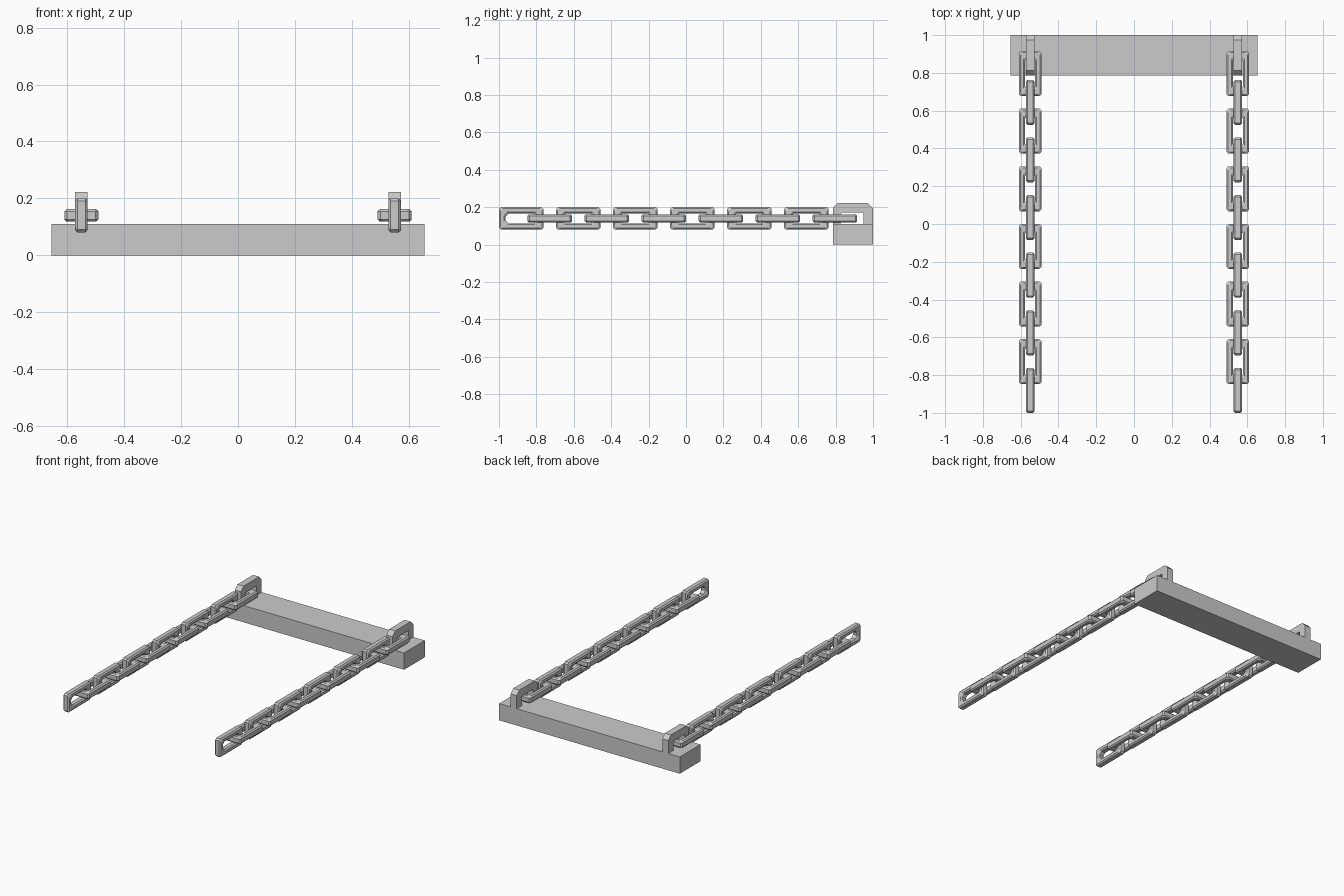
import bpy, bmesh
from math import pi
from mathutils import Matrix

if "Cube" in bpy.data.objects:
    bpy.data.objects.remove(bpy.data.objects["Cube"])

X = 0.55          # chain distance from centre
ZC = 0.14         # chain height
LINK, PITCH = 0.238, 0.1525


def finish(bm, name):
    bmesh.ops.recalc_face_normals(bm, faces=bm.faces)
    me = bpy.data.meshes.new(name)
    bm.to_mesh(me)
    bm.free()
    ob = bpy.data.objects.new(name, me)
    bpy.context.collection.objects.link(ob)
    return ob


def link_mesh():
    # chamfered rectangular ring lying in the YZ plane
    bm = bmesh.new()
    b, w, t = 0.008, 0.022, 0.034       # bevel, half width, bar thickness
    section = [(0, b - w), (0, w - b), (b, w), (t - b, w),
               (t, w - b), (t, b - w), (t - b, -w), (b, -w)]
    loops = []
    for d, x in section:
        l, h = LINK / 2 - d, 0.06 - d
        c = 0.010 + 0.008 * d / t
        pts = [(l, h - c), (l - c, h), (c - l, h), (-l, h - c),
               (-l, c - h), (c - l, -h), (l - c, -h), (l, c - h)]
        loops.append([bm.verts.new((x, y, z)) for y, z in pts])
    for i in range(8):
        a, e = loops[i], loops[(i + 1) % 8]
        for j in range(8):
            k = (j + 1) % 8
            bm.faces.new((a[j], a[k], e[k], e[j]))
    bmesh.ops.recalc_face_normals(bm, faces=bm.faces)
    me = bpy.data.meshes.new("chain_link")
    bm.to_mesh(me)
    bm.free()
    return me


def bracket(name, x):
    # staple-shaped loop holding the last link
    profile = [(0.785, 0.105), (0.785, 0.195), (0.812, 0.222), (0.973, 0.222),
               (1.0, 0.195), (1.0, 0.105), (0.948, 0.105), (0.948, 0.172),
               (0.836, 0.172), (0.825, 0.161), (0.825, 0.105)]
    bm = bmesh.new()
    f = bm.faces.new([bm.verts.new((x - 0.022, y, z)) for y, z in profile])
    r = bmesh.ops.extrude_face_region(bm, geom=[f])
    verts = [v for v in r["geom"] if isinstance(v, bmesh.types.BMVert)]
    bmesh.ops.translate(bm, verts=verts, vec=(0.044, 0, 0))
    finish(bm, name)


# beam
bm = bmesh.new()
bmesh.ops.create_cube(bm, size=1, matrix=Matrix.Translation((0, 0.8925, 0.055))
                      @ Matrix.Diagonal((1.31, 0.215, 0.11, 1)))
finish(bm, "beam")

# chains of alternating upright and flat links, with brackets
ring = link_mesh()
for side, x in (("left", -X), ("right", X)):
    bracket(side + "_bracket", x)
    for i in range(12):
        ob = bpy.data.objects.new(f"{side}_chain_link_{i + 1}", ring)
        ob.location = (x, -1 + LINK / 2 + i * PITCH, ZC)
        ob.rotation_euler = (0, pi / 2 * (i % 2), 0)
        bpy.context.collection.objects.link(ob)
